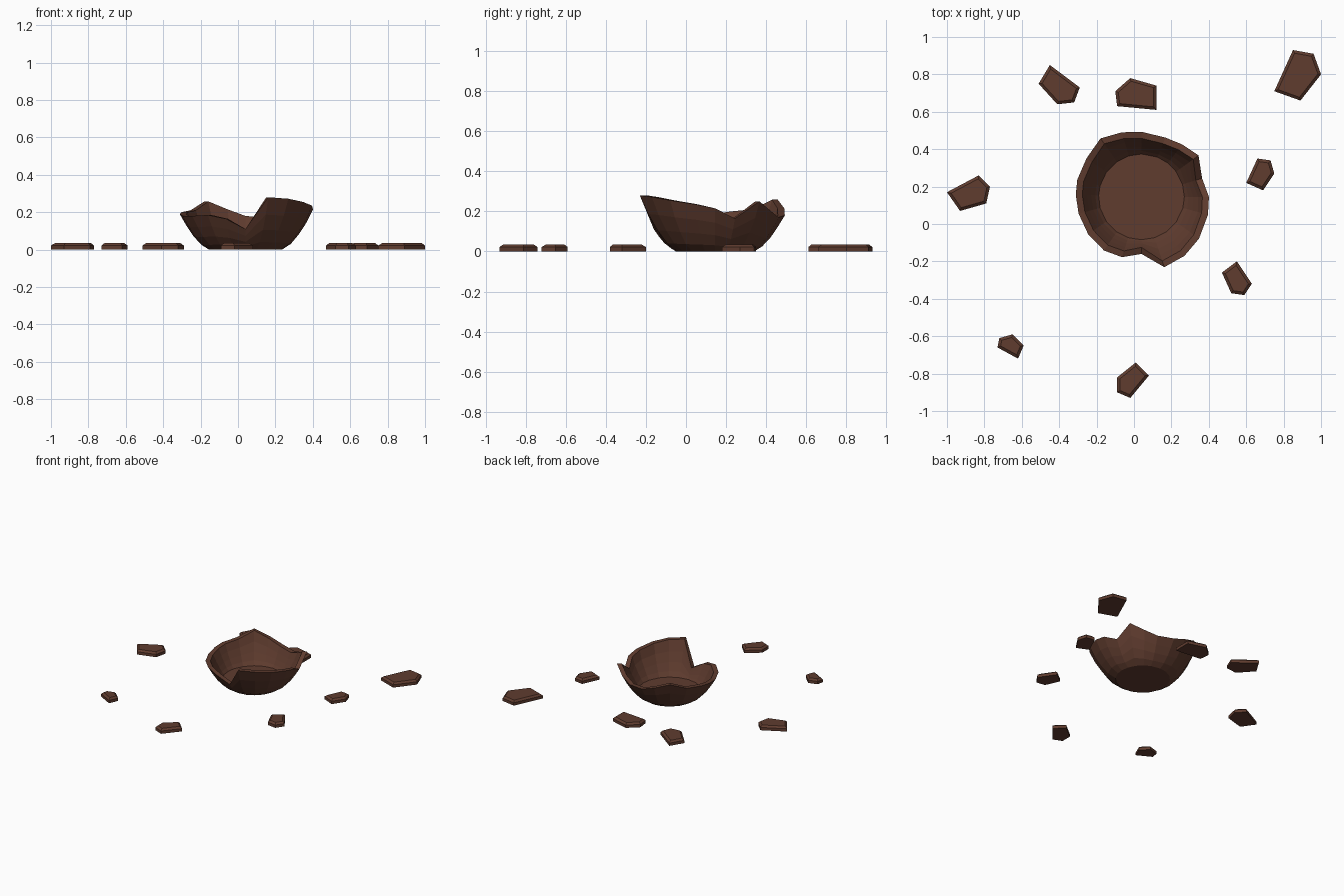
import bpy, bmesh, math
from mathutils import Vector

old = bpy.data.objects.get("Cube")
if old:
    bpy.data.objects.remove(old, do_unlink=True)

clay = bpy.data.materials.new("brown_clay")
clay.use_nodes = True
COLOUR = (0.115, 0.045, 0.028, 1)
clay.diffuse_color = COLOUR
clay.node_tree.nodes["Principled BSDF"].inputs["Base Color"].default_value = COLOUR


def finish(bm, name):
    bmesh.ops.recalc_face_normals(bm, faces=bm.faces[:])
    mesh = bpy.data.meshes.new(name)
    bm.to_mesh(mesh)
    bm.free()
    mesh.materials.append(clay)
    obj = bpy.data.objects.new(name, mesh)
    bpy.context.collection.objects.link(obj)
    return obj


# Bowl: outer wall profile as (height, radius)
PROFILE = [(0, .195), (.03, .242), (.06, .27), (.11, .305),
           (.18, .348), (.235, .368), (.28, .395)]
# Jagged rim as (angle in degrees, height)
RIM = [(0, .215), (17, .165), (36, .25), (52, .2), (68, .17), (90, .18),
       (107, .215), (125, .258), (145, .21), (165, .2), (178, .19),
       (195, .18), (215, .18), (235, .185), (252, .165), (270, .11),
       (288, .28), (306, .272), (324, .255), (345, .235)]
CENTRE = Vector((.04, .145, 0))
WALL, FLOOR, STEPS = .035, .035, 4


def radius_at(z):
    for (z0, r0), (z1, r1) in zip(PROFILE, PROFILE[1:]):
        if z <= z1:
            return r0 + (r1 - r0) * (z - z0) / (z1 - z0)
    return PROFILE[-1][1]


def wall_column(bm, angle, rim):
    """One strip of points: up the outside, over the rim, down the inside."""
    fractions = [(i / STEPS) ** 1.4 for i in range(STEPS + 1)]
    points = [(radius_at(rim * f), rim * f) for f in fractions]
    for f in reversed(fractions):
        z = FLOOR + (rim - FLOOR) * f
        points.append((radius_at(z) - WALL * (.5 + .5 * f), z))
    a = math.radians(angle)
    return [bm.verts.new(CENTRE + Vector((r * math.cos(a), r * math.sin(a), z)))
            for r, z in points]


bm = bmesh.new()
columns = [wall_column(bm, a, h) for a, h in RIM]
for left, right in zip(columns, columns[1:] + columns[:1]):
    for i in range(len(left) - 1):
        bm.faces.new((left[i], right[i], right[i + 1], left[i + 1]))
bm.faces.new([c[0] for c in columns])     # underside
bm.faces.new([c[-1] for c in columns])    # inside floor
finish(bm, "broken_bowl")

# Shards: flat outlines in hundredths of a unit
SHARDS = {
    "shard_right": [(-100, 17), (-83, 26), (-77, 20), (-79, 11), (-93, 7)],
    "shard_back_right": [(-45, 85), (-29, 73), (-32, 65), (-41, 64), (-51, 75)],
    "shard_back": [(-10, 71), (-2, 78), (12, 74), (12, 61), (-9, 63)],
    "shard_back_left": [(85, 93), (96, 91), (100, 80), (89, 66), (75, 71)],
    "shard_left": [(66, 35), (73, 34), (75, 27), (69, 18), (60, 22)],
    "shard_front_left": [(55, -20), (63, -32), (59, -38), (52, -37), (47, -26)],
    "shard_front_right": [(-72, -61), (-65, -59), (-59, -65), (-62, -72), (-73, -66)],
    "shard_front": [(1, -74), (8, -81), (-2, -93), (-9, -90), (-9, -82)],
}
HEIGHT, SHOULDER, CHAMFER = .035, .022, .015


def make_shard(name, outline):
    bm = bmesh.new()
    base = bm.faces.new([bm.verts.new((x / 100, y / 100, 0)) for x, y in outline])
    walls = bmesh.ops.extrude_face_region(bm, geom=[base], use_keep_orig=True)["geom"]
    top = next(g for g in walls if isinstance(g, bmesh.types.BMFace))
    bmesh.ops.translate(bm, verts=top.verts[:], vec=(0, 0, SHOULDER))
    bmesh.ops.recalc_face_normals(bm, faces=bm.faces[:])
    # Chamfered upper edge
    bmesh.ops.inset_region(bm, faces=[top], thickness=CHAMFER, use_even_offset=True)
    for v in top.verts:
        v.co.z = HEIGHT
    finish(bm, name)


for shard_name, shard_outline in SHARDS.items():
    make_shard(shard_name, shard_outline)
